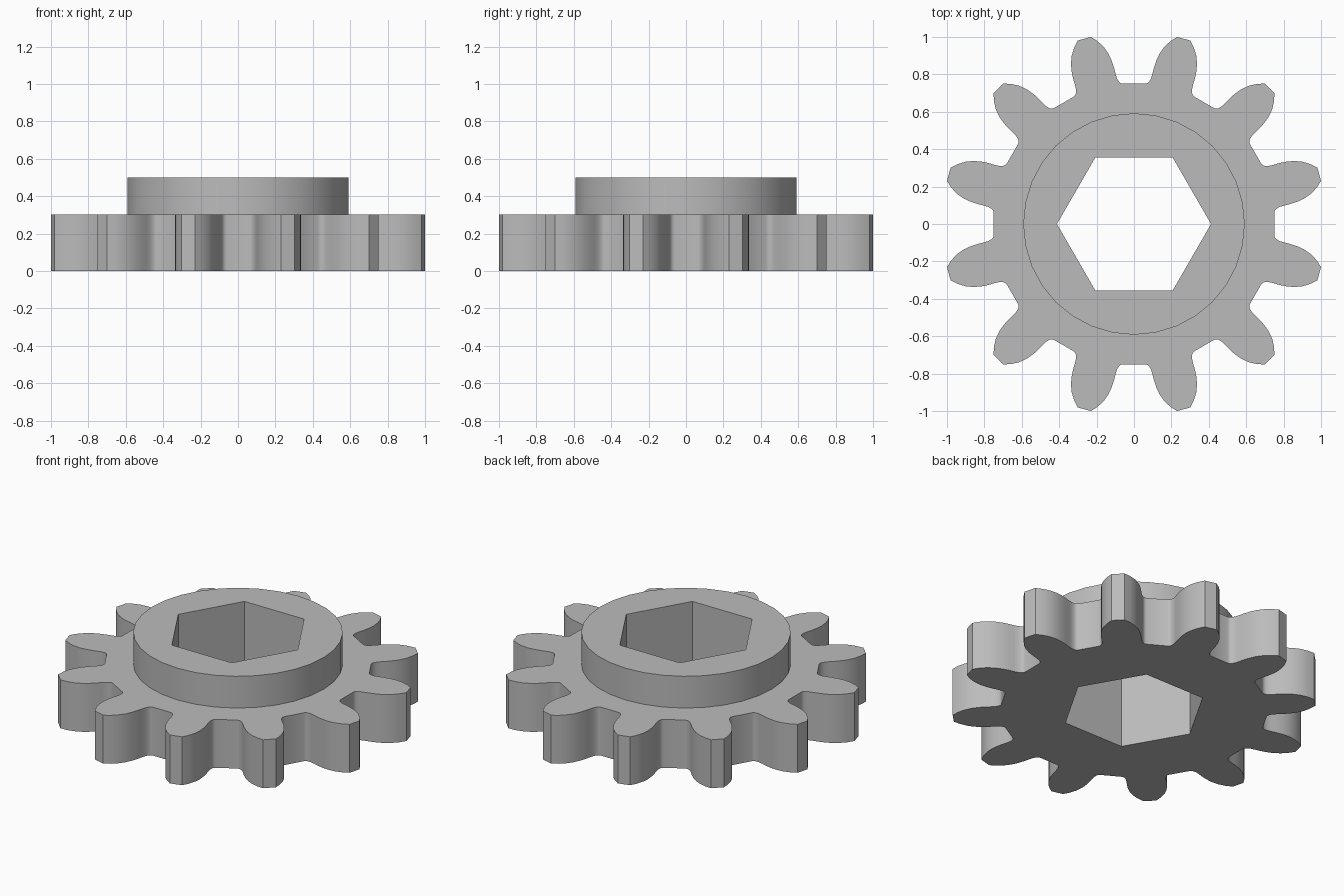
import bpy
import bmesh
from math import sin, cos, radians
from mathutils import Vector

cube = bpy.data.objects.get("Cube")
if cube:
    bpy.data.objects.remove(cube, do_unlink=True)

TEETH = 12
GEAR_TOP, HUB_TOP = 0.302, 0.5
HUB_RADIUS, HEX_RADIUS = 0.592, 0.412

# Half tooth profile from tip to root: radius, degrees from tooth axis
FLANK = [(1.026, 2.05), (0.995, 3.8), (0.96, 5.3), (0.92, 6.5), (0.88, 7.25),
         (0.84, 7.75), (0.81, 7.98), (0.785, 8.3), (0.767, 8.85),
         (0.757, 9.5), (0.753, 10.3)]


def polar(radius, degrees):
    a = radians(degrees)
    return radius * cos(a), radius * sin(a)


def polygon(sides, radius):
    return [polar(radius, 360 * i / sides) for i in range(sides)]


def tooth_outline():
    pitch = 360 / TEETH
    points = []
    for i in range(TEETH):
        axis = (i + 0.5) * pitch
        points += [polar(r, axis - a) for r, a in reversed(FLANK)]
        points += [polar(r, axis + a) for r, a in FLANK]
    return points


def ring(bm, points, z):
    """Closed loop of edges at one height."""
    verts = [bm.verts.new((x, y, z)) for x, y in points]
    edges = [bm.edges.new((v, verts[i - 1])) for i, v in enumerate(verts)]
    return verts, edges


def wall(bm, low, high):
    for i in range(len(low[0])):
        bm.faces.new((low[0][i - 1], low[0][i], high[0][i], high[0][i - 1]))


def cap(bm, outer, inner, up):
    bmesh.ops.triangle_fill(bm, edges=outer[1] + inner[1],
                            use_beauty=True, normal=Vector((0, 0, up)))


bm = bmesh.new()
teeth, circle, hexagon = tooth_outline(), polygon(32, HUB_RADIUS), polygon(6, HEX_RADIUS)
teeth_low, teeth_high = ring(bm, teeth, 0), ring(bm, teeth, GEAR_TOP)
hub_low, hub_high = ring(bm, circle, GEAR_TOP), ring(bm, circle, HUB_TOP)
bore_low, bore_high = ring(bm, hexagon, 0), ring(bm, hexagon, HUB_TOP)

# Flat faces: underside, toothed disc top, hub top
cap(bm, teeth_low, bore_low, -1)
cap(bm, teeth_high, hub_low, 1)
cap(bm, hub_high, bore_high, 1)

# Upright walls: teeth, hub, hexagonal bore
wall(bm, teeth_low, teeth_high)
wall(bm, hub_low, hub_high)
wall(bm, bore_low, bore_high)
bmesh.ops.recalc_face_normals(bm, faces=bm.faces[:])

mesh = bpy.data.meshes.new("gear_with_hub")
bm.to_mesh(mesh)
bm.free()
gear = bpy.data.objects.new("gear_with_hub", mesh)
bpy.context.collection.objects.link(gear)

# Plain grey material
grey = bpy.data.materials.new("plain_grey")
grey.use_nodes = True
colour = (0.5, 0.5, 0.5, 1)
grey.diffuse_color = colour
grey.node_tree.nodes["Principled BSDF"].inputs["Base Color"].default_value = colour
mesh.materials.append(grey)

# Smooth flanks and hub, sharp rims and tooth tips
bpy.ops.object.select_all(action="DESELECT")
gear.select_set(True)
bpy.context.view_layer.objects.active = gear
bpy.ops.object.shade_smooth_by_angle(angle=radians(35))
